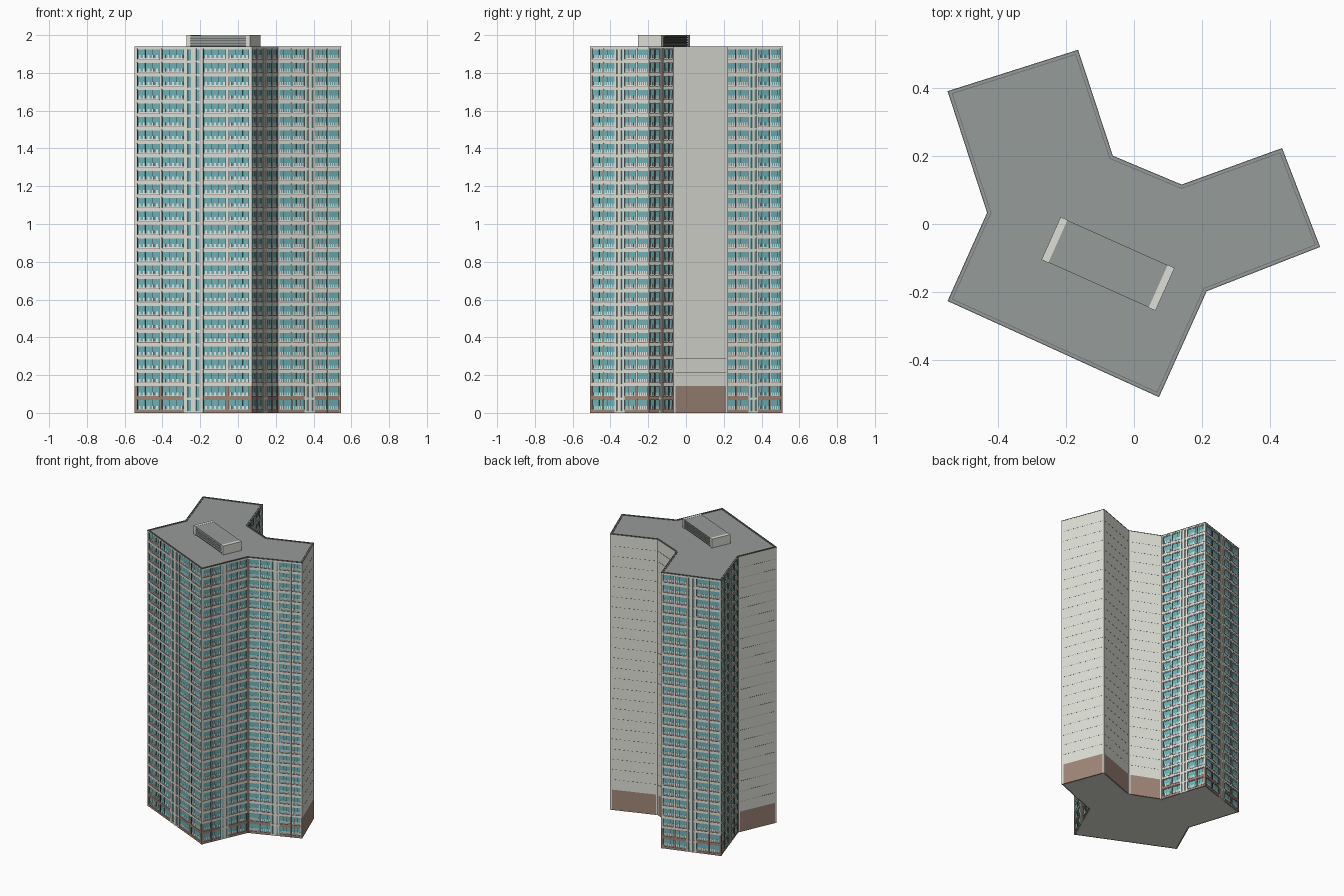
import bpy
import bmesh
from mathutils import Vector

cube = bpy.data.objects.get("Cube")
if cube:
    bpy.data.objects.remove(cube)


def material(name, rgb):
    m = bpy.data.materials.new(name)
    m.use_nodes = True
    m.diffuse_color = (*rgb, 1)
    bsdf = next(n for n in m.node_tree.nodes if n.type == 'BSDF_PRINCIPLED')
    bsdf.inputs["Base Color"].default_value = (*rgb, 1)
    bsdf.inputs["Roughness"].default_value = 0.8
    return m


BEIGE = material("beige concrete", (0.73, 0.74, 0.67))
BROWN = material("brown cladding", (0.35, 0.24, 0.185))
GLASS = material("teal glass", (0.16, 0.44, 0.47))
WHITE = material("white railing", (0.82, 0.83, 0.81))
DARK = material("dark frame", (0.06, 0.065, 0.06))
ROOF = material("roof grey", (0.305, 0.325, 0.32))
RIM = material("rim grey", (0.17, 0.18, 0.175))

parts = {}   # part name -> (bmesh, material)


def part(name, mat):
    if name not in parts:
        parts[name] = (bmesh.new(), mat)
    return parts[name][0]


def prism(bm, ring, z0, z1):
    """Closed upright prism over a counter-clockwise ring of 2D points."""
    lo = [bm.verts.new((p.x, p.y, z0)) for p in ring]
    hi = [bm.verts.new((p.x, p.y, z1)) for p in ring]
    bm.faces.new(lo[::-1])
    bm.faces.new(hi)
    for i in range(len(ring)):
        j = (i + 1) % len(ring)
        bm.faces.new((lo[i], lo[j], hi[j], hi[i]))


class Wall:
    """Frame along a wall: u runs along it, d points outwards."""

    def __init__(self, p, q):
        self.p = p
        self.length = (q - p).length
        self.t = (q - p).normalized()
        self.n = Vector((self.t.y, -self.t.x))

    def box(self, name, mat, u0, u1, d0, d1, z0, z1):
        at = lambda u, d: self.p + self.t * u + self.n * d
        prism(part(name, mat), [at(u0, d1), at(u1, d1), at(u1, d0), at(u0, d0)], z0, z1)


# Footprint, counter-clockwise from the front left corner
corners = [Vector(c) for c in (
    (-0.547, -0.226), (0.073, -0.508), (0.213, -0.197), (0.546, -0.067),
    (0.435, 0.222), (0.14, 0.115), (-0.063, 0.20), (-0.165, 0.511),
    (-0.547, 0.39), (-0.431, 0.033))]
BLANK = {3, 4, 5, 9}          # walls without windows
TOP, FLOORS, T = 1.94, 27, 0.012
PITCH = (TOP - 0.012) / FLOORS
BASE = 2 * PITCH              # height of the brown storeys
walls = [Wall(c, corners[(i + 1) % len(corners)]) for i, c in enumerate(corners)]


def inset(d):
    ring = []
    for i, c in enumerate(corners):
        a, b = walls[i - 1].n, walls[i].n
        ring.append(c - (a + b) * d / (1 + a.dot(b)))
    return ring


# Core, roof deck and the two thin edge lines of the coping
prism(part("core", BEIGE), inset(T * 0.9), 0, TOP - 0.012)
prism(part("roof_deck", ROOF), inset(0.002), TOP - 0.009, TOP - 0.003)
for d0, d1 in ((-0.001, 0.0025), (0.0085, 0.011)):
    outer, inner = inset(d0), inset(d1)
    for i in range(len(corners)):
        j = (i + 1) % len(corners)
        prism(part("roof_coping", RIM), [outer[i], outer[j], inner[j], inner[i]],
              TOP - 0.004, TOP)

# Openings along a window wall, as (start, end, is_wide) fractions
OPENINGS = [(0.02, 0.21, True), (0.23, 0.42, True), (0.45, 0.48, False),
            (0.525, 0.555, False), (0.585, 0.78, True), (0.80, 0.975, True)]


def split_colour(wall, u0, u1):
    """Full height strip of wall: brown base, beige above."""
    wall.box("base_cladding", BROWN, u0, u1, -T, 0, 0, BASE)
    wall.box("wall_panels", BEIGE, u0, u1, -T, 0, BASE, TOP - 0.004)


def blank_wall(wall):
    L = wall.length
    split_colour(wall, T, L - T)
    for u in (0, L - T):
        wall.box("corner_trim", BEIGE, u, u + T, -T, 0, 0, TOP - 0.004)
    for f in range(3, FLOORS):
        z = f * PITCH
        wall.box("panel_joints", DARK, T, L - T, -0.001, 0.0004, z, z + 0.001)


def wide_window(wall, u0, u1, z, sill, head):
    w = u1 - u0
    # deep dark jambs at the ends, shallow mullions between
    for k, depth in ((0, -0.001), (0.33, -0.0055), (0.66, -0.0055), (0.98, -0.001)):
        u = u0 + k * w
        wall.box("window_frames", DARK, u, u + 0.02 * w, -0.008, depth, sill, head)
    # white railing across the lower part, on a brown sill
    mid = sill + (head - sill) * 0.4
    for k in range(5):
        u = u0 + (0.06 + 0.196 * k) * w
        wall.box("railings", WHITE, u, u + 0.085 * w, -0.007, -0.0052, sill, mid)
    wall.box("railings", WHITE, u0, u1, -0.006, -0.004, sill, sill + 0.004)
    wall.box("window_sills", BROWN, u0, u1, -0.004, 0.0003, sill - 0.003, sill)


def window_wall(wall):
    L = wall.length
    # piers between the openings
    edge = 0.0
    for k, (a, b, wide) in enumerate(OPENINGS + [(1.0, 1.0, True)]):
        if 2 <= k <= 4:
            wall.box("stair_piers", BEIGE, edge * L, a * L, -T, 0, 0, TOP - 0.004)
        else:
            split_colour(wall, edge * L, a * L)
        edge = b
    for a, b, wide in OPENINGS:
        u0, u1 = a * L, b * L
        wall.box("glass", GLASS, u0, u1, -T, -0.006, 0, TOP - 0.012)
        for f in range(FLOORS):
            z = f * PITCH
            sill = z + PITCH * (0.24 if wide else 0.14)
            head = z + PITCH * 0.94
            if wide and f < 2:
                name, mat = "base_spandrels", BROWN
            else:
                name, mat = "spandrels", BEIGE
            wall.box(name, mat, u0, u1, -T, -0.001, z, sill)
            wall.box(name, mat, u0, u1, -T, -0.003, head, z + PITCH)
            if wide:
                wide_window(wall, u0, u1, z, sill, head)
        wall.box("spandrels", BEIGE, u0, u1, -T, 0, FLOORS * PITCH, TOP - 0.004)


for i, wall in enumerate(walls):
    (blank_wall if i in BLANK else window_wall)(wall)

# Rooftop plant room: light end walls, grey lid, louvred long sides
plant = Wall(Vector((-0.272, -0.105)), Vector((0.063, -0.255)))
L, W, LOW, HIGH = plant.length, 0.138, TOP - 0.01, 2.0
for u in (0, L - 0.022):
    plant.box("plant_end_walls", BEIGE, u, u + 0.022, -W, 0, LOW, HIGH)
plant.box("plant_core", DARK, 0.02, L - 0.02, 0.006 - W, -0.006, LOW, HIGH - 0.006)
plant.box("plant_lid", ROOF, 0.022, L - 0.022, 0.001 - W, -0.001, HIGH - 0.006, HIGH - 0.001)
for k in range(4):
    z = TOP + 0.006 + 0.0125 * k
    for d, h in ((-0.002, 0.0105), (0.006 - W, 0.006)):
        plant.box("plant_louvres", ROOF, 0.022, L - 0.022, d - 0.004, d, z, z + h)

# Turn the gathered parts into objects
for name, (bm, mat) in parts.items():
    bmesh.ops.recalc_face_normals(bm, faces=bm.faces)
    mesh = bpy.data.meshes.new(name)
    bm.to_mesh(mesh)
    bm.free()
    mesh.materials.append(mat)
    bpy.context.scene.collection.objects.link(bpy.data.objects.new(name, mesh))
